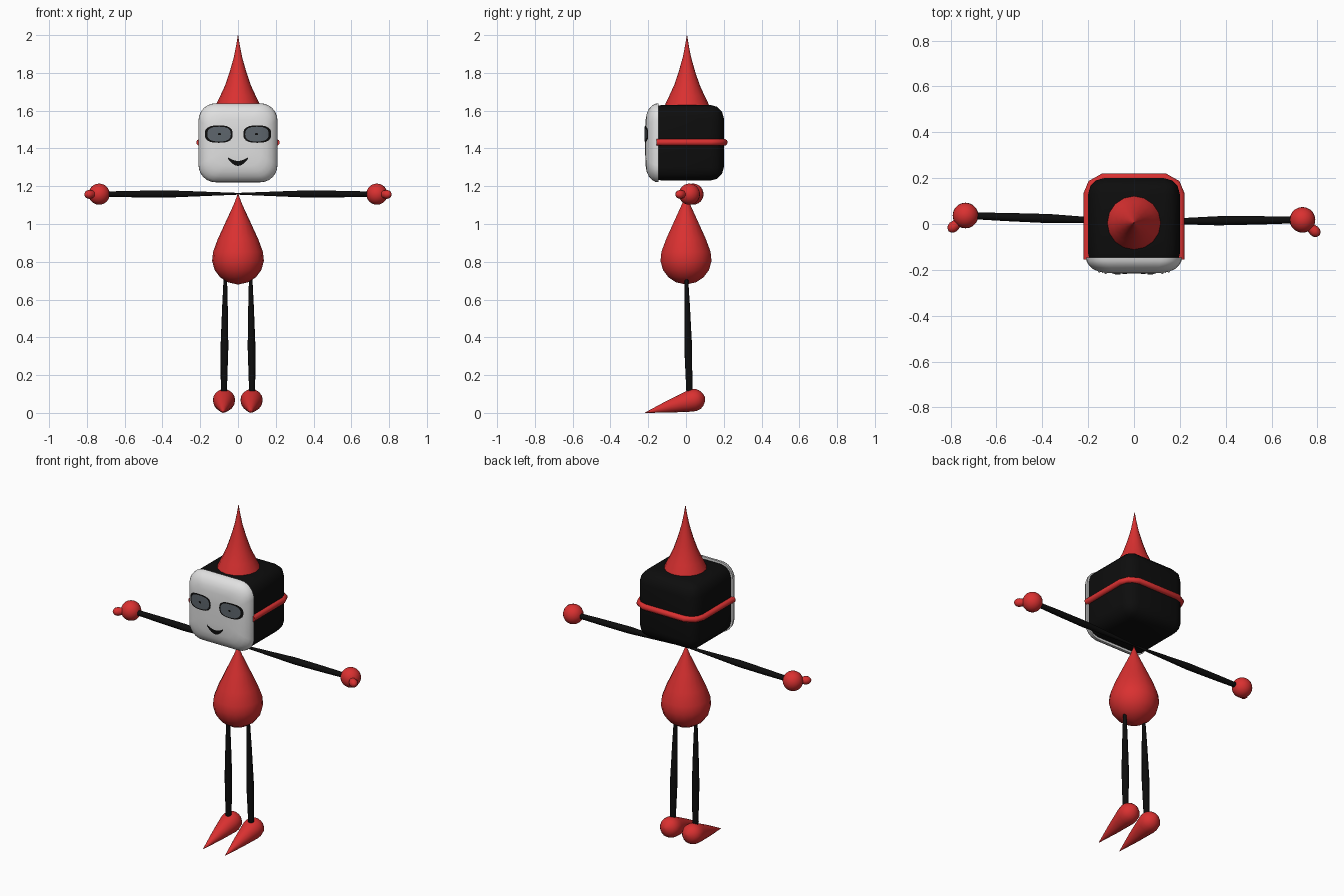
import bpy, bmesh, math
from mathutils import Vector

if "Cube" in bpy.data.objects:
    bpy.data.objects.remove(bpy.data.objects["Cube"], do_unlink=True)


def material(name, color, rough=0.6):
    m = bpy.data.materials.new(name)
    m.use_nodes = True
    m.diffuse_color = (*color, 1)
    bsdf = m.node_tree.nodes["Principled BSDF"]
    bsdf.inputs["Base Color"].default_value = (*color, 1)
    bsdf.inputs["Roughness"].default_value = rough
    return m


RED = material("red", (0.7, 0.03, 0.03))
BLACK = material("black", (0.004, 0.004, 0.004))
WHITE = material("white", (0.75, 0.75, 0.75))
GREY = material("eye grey", (0.11, 0.13, 0.15))


def finish(name, bm, mat, angle=40):
    bmesh.ops.recalc_face_normals(bm, faces=bm.faces)
    me = bpy.data.meshes.new(name)
    bm.to_mesh(me)
    bm.free()
    me.materials.append(mat)
    ob = bpy.data.objects.new(name, me)
    bpy.context.collection.objects.link(ob)
    bpy.ops.object.select_all(action="DESELECT")
    ob.select_set(True)
    bpy.context.view_layer.objects.active = ob
    bpy.ops.object.shade_smooth_by_angle(angle=math.radians(angle))
    return ob


def loft(name, rings, mat, angle=40):
    """Skin a list of equal-length point rings and cap both ends."""
    bm = bmesh.new()
    loops = [[bm.verts.new(p) for p in ring] for ring in rings]
    n = len(loops[0])
    for a, b in zip(loops, loops[1:]):
        for i in range(n):
            j = (i + 1) % n
            bm.faces.new((a[i], a[j], b[j], b[i]))
    bm.faces.new(loops[0])
    bm.faces.new(loops[-1])
    return finish(name, bm, mat, angle)


def spindle(name, start, end, profile, mat, segs=16):
    """Round shape along an axis; profile holds (fraction, radius) pairs."""
    start, end = Vector(start), Vector(end)
    q = (end - start).to_track_quat("Z", "Y")
    rings = []
    for t, r in profile:
        c = start.lerp(end, t)
        rings.append([c + q @ Vector((r * math.cos(a), r * math.sin(a), 0))
                      for a in (math.tau * i / segs for i in range(segs))])
    return loft(name, rings, mat)


def ball(name, center, radius, mat):
    bm = bmesh.new()
    bmesh.ops.create_uvsphere(bm, u_segments=20, v_segments=12, radius=radius)
    bmesh.ops.translate(bm, verts=bm.verts, vec=Vector(center))
    return finish(name, bm, mat)


# Teardrop body
spindle("body", (0, 0, 0.68), (0, 0, 1.16),
        [(0, 0.004), (0.025, 0.055), (0.08, 0.095), (0.16, 0.124), (0.26, 0.137),
         (0.36, 0.132), (0.5, 0.107), (0.7, 0.063), (0.88, 0.023), (1, 0.001)], RED, 18)

# Pointed hat
spindle("hat", (0, 0.005, 1.61), (0, 0.005, 2.0),
        [(0, 0.124), (0.08, 0.112), (0.18, 0.093), (0.32, 0.068), (0.5, 0.044),
         (0.7, 0.022), (0.87, 0.009), (1, 0.0008)], RED, 16)

# Rounded cube head
bm = bmesh.new()
bmesh.ops.create_cube(bm, size=0.4)
bmesh.ops.bevel(bm, geom=bm.edges[:], offset=0.07, segments=3, profile=0.5, affect="EDGES")
bmesh.ops.translate(bm, verts=bm.verts, vec=(0, 0, 1.43))
finish("head", bm, BLACK)


# Domed mask over the front of the head
def rounded_square(y, half, corner):
    pts = []
    for k, (sx, sz) in enumerate(((1, 1), (-1, 1), (-1, -1), (1, -1))):
        for i in range(7):
            a = math.pi / 2 * (k + i / 6)
            pts.append((sx * (half - corner) + corner * math.cos(a), y,
                        1.43 + sz * (half - corner) + corner * math.sin(a)))
    return pts


mask = loft("mask", [rounded_square(*s) for s in (
    (-0.146, 0.2, 0.085), (-0.146, 0.209, 0.09), (-0.162, 0.207, 0.09),
    (-0.18, 0.197, 0.085), (-0.197, 0.178, 0.08), (-0.208, 0.153, 0.07),
    (-0.214, 0.122, 0.06), (-0.216, 0.06, 0.03))], WHITE)

# Strap round the sides and back of the head
curve = bpy.data.curves.new("strap", "CURVE")
curve.dimensions = "3D"
curve.bevel_depth = 0.018
curve.bevel_resolution = 3
curve.use_fill_caps = True
half_path = [(0.203, -0.155), (0.203, 0.13), (0.185, 0.175), (0.135, 0.203)]
path = half_path + [(-x, y) for x, y in reversed(half_path)]
spline = curve.splines.new("POLY")
spline.points.add(len(path) - 1)
for p, (x, y) in zip(spline.points, path):
    p.co = (x, y, 1.432, 1)
curve.materials.append(RED)
bpy.context.collection.objects.link(bpy.data.objects.new("strap", curve))


# Thin face details wrapped onto the mask
def on_mask(ob, offset):
    mod = ob.modifiers.new("wrap", "SHRINKWRAP")
    mod.target = mask
    mod.wrap_method = "PROJECT"
    mod.use_project_y = True
    mod.use_project_z = False
    mod.use_positive_direction = True
    mod.offset = offset


def face_plate(name, cx, cz, w, h, mat, offset):
    bm = bmesh.new()
    prev = [bm.verts.new((cx, -0.3, cz))]
    n = 28
    for k in range(1, 7):
        ring = []
        for i in range(n):
            c, s = math.cos(math.tau * i / n), math.sin(math.tau * i / n)
            ring.append(bm.verts.new((
                cx + math.copysign(abs(c) ** 0.75, c) * w * k / 6, -0.3,
                cz + math.copysign(abs(s) ** 0.75, s) * h * k / 6)))
        for i in range(n):
            j = (i + 1) % n
            if k == 1:
                bm.faces.new((prev[0], ring[i], ring[j]))
            else:
                bm.faces.new((prev[i], ring[i], ring[j], prev[j]))
        prev = ring
    on_mask(finish(name, bm, mat), offset)


for side, s in (("left", 1), ("right", -1)):
    face_plate(side + "_eye_rim", s * 0.102, 1.476, 0.074, 0.046, BLACK, 0.002)
    face_plate(side + "_eye", s * 0.1, 1.476, 0.062, 0.039, GREY, 0.004)
    face_plate(side + "_pupil", s * 0.098, 1.476, 0.008, 0.006, BLACK, 0.006)

# Smiling crescent mouth
bm = bmesh.new()
rows = []
for i in range(17):
    u = i / 8 - 1
    thick = 0.004 + 0.009 * (1 - u * u)
    z = 1.321 + 0.029 * u * u
    rows.append([bm.verts.new((0.054 * u, -0.3, z + d * thick)) for d in (-1, 1)])
for a, b in zip(rows, rows[1:]):
    bm.faces.new((a[0], b[0], b[1], a[1]))
on_mask(finish("mouth", bm, BLACK), 0.002)

# Arms, hands, legs and feet; the two arms are posed a little differently
LIMB = [(0, 0.005), (0.2, 0.011), (0.5, 0.02), (0.75, 0.018), (1, 0.014)]
LEG = [(0, 0.009), (0.25, 0.015), (0.6, 0.021), (1, 0.016)]
FOOT = [(0, 0.004), (0.02, 0.024), (0.06, 0.042), (0.11, 0.054), (0.18, 0.059),
        (0.26, 0.057), (0.4, 0.047), (0.6, 0.033), (0.8, 0.017), (1, 0.001)]
THUMB = [(0, 0.015), (0.3, 0.02), (0.6, 0.024), (0.8, 0.021), (0.94, 0.012), (1, 0.002)]
for side, s, hand_y in (("left", 1, 0.018), ("right", -1, 0.037)):
    hand = Vector((s * 0.735, hand_y, 1.158))
    spindle(side + "_arm", (0, 0.01, 1.16), hand, LIMB, BLACK, 10)
    ball(side + "_hand", hand, 0.056, RED)
    spindle(side + "_thumb", hand + Vector((s * 0.02, -0.02, 0)),
            hand + Vector((s * 0.074, -0.068, -0.002)), THUMB, RED, 12)
    spindle(side + "_leg", (s * 0.067, 0.002, 0.72), (s * 0.075, 0.018, 0.1), LEG, BLACK, 10)
    x = s * 0.073
    spindle(side + "_foot", (x, 0.1, 0.083), (x - 0.006, -0.217, 0.001), FOOT, RED)
